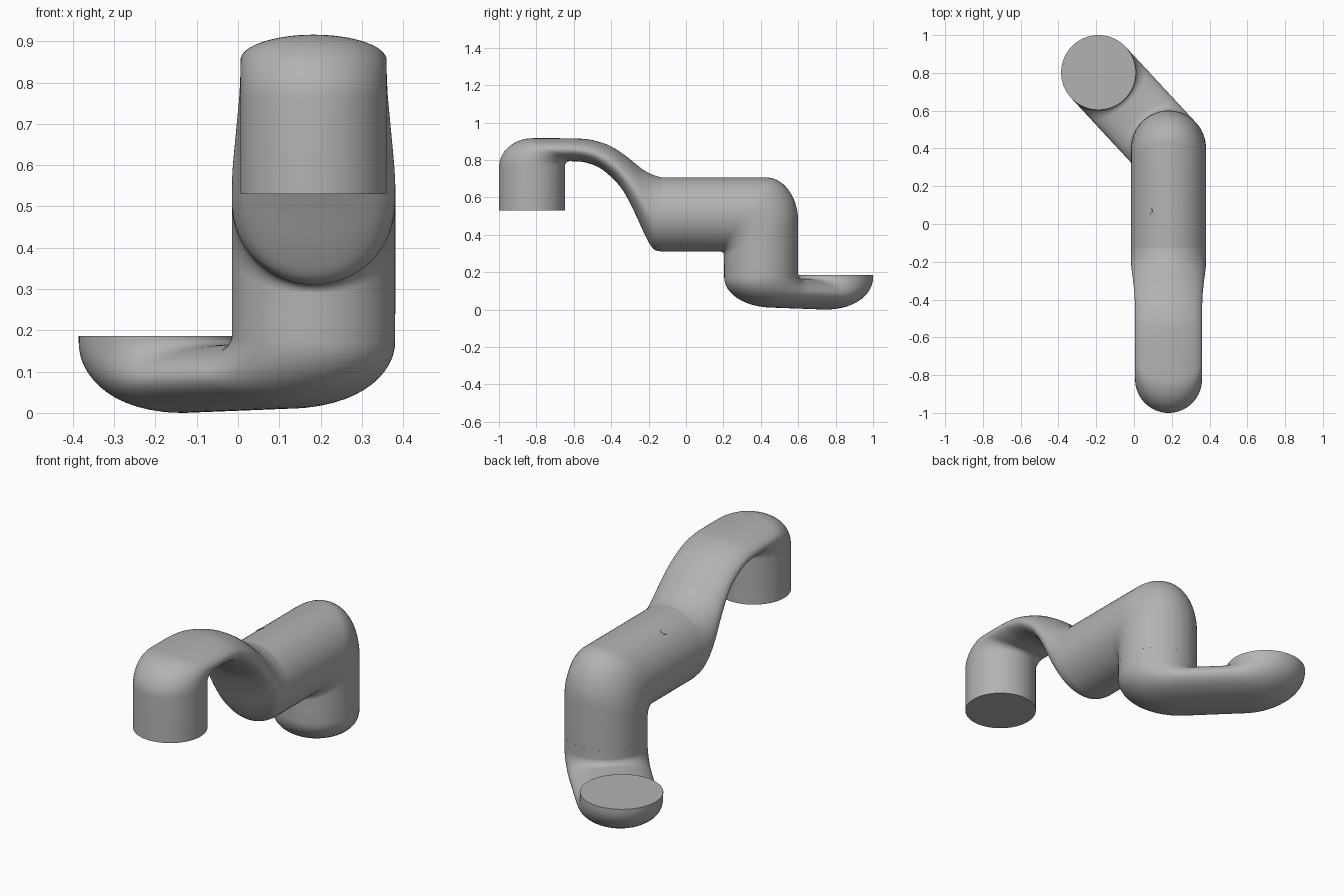
import bpy, bmesh, math
from mathutils import Vector

if "Cube" in bpy.data.objects:
    bpy.data.objects.remove(bpy.data.objects["Cube"], do_unlink=True)

grey = bpy.data.materials.new("plain grey")
grey.use_nodes = True
colour = (0.45, 0.45, 0.45, 1)
grey.diffuse_color = colour
grey.node_tree.nodes["Principled BSDF"].inputs["Base Color"].default_value = colour

R = 0.198      # main tube radius
r = 0.177      # front socket radius
SIDES = 64


def arc(a, corner, b, n=14):
    """Quarter ellipse from a to b, bulging towards the corner."""
    a, c, b = Vector(a), Vector(corner), Vector(b)
    return [a + (c - a) * math.sin(t) + (b - c) * (1 - math.cos(t))
            for t in (i * math.pi / 2 / n for i in range(n + 1))]


def bend(inner, outer, w):
    """Sections fanning around a tight inner corner and a round outer one."""
    return [(p, q, w) for p, q in zip(arc(*inner), arc(*outer))]


def smooth(keys, n=6):
    """Catmull-Rom interpolation through section keys."""
    flat = [Vector((*p, *q)) for p, q, _ in keys]
    widths = [k[2] for k in keys]

    def spline(v, i, t):
        a, b, c, d = (v[min(max(i + k, 0), len(v) - 1)] for k in (-1, 0, 1, 2))
        return b + (c - a) * (t / 2) + (a * 2 - b * 5 + c * 4 - d) * (t * t / 2) \
            + (b * 3 - a - c * 3 + d) * (t ** 3 / 2)

    out = []
    for i in range(len(keys) - 1):
        for j in range(n):
            s = spline(flat, i, j / n)
            out.append((s.xy, Vector((s.z, s.w)), spline(widths, i, j / n)))
    p, q, w = keys[-1]
    return out + [(Vector(p), Vector(q), w)]


def loft(name, sections, origin, direction, cap=True):
    """Skin elliptical sections lying across a vertical plane."""
    d = Vector((*direction, 0)).normalized()
    side = Vector((-d.y, d.x, 0))
    o = Vector((*origin, 0))
    up = Vector((0, 0, 1))
    bm = bmesh.new()
    rings = []
    for p, q, w in sections:
        p, q = Vector(p), Vector(q)
        mid, half = (p + q) / 2, (q - p) / 2
        ring = []
        for k in range(SIDES):
            t = 2 * math.pi * k / SIDES
            m = mid + half * math.cos(t)
            ring.append(bm.verts.new(o + d * m.x + up * m.y + side * (w * math.sin(t))))
        rings.append(ring)
    for a, b in zip(rings, rings[1:]):
        for k in range(SIDES):
            n = (k + 1) % SIDES
            bm.faces.new((a[k], a[n], b[n], b[k]))
    if cap:
        bm.faces.new(rings[-1])
    bmesh.ops.recalc_face_normals(bm, faces=bm.faces)
    return finish(name, bm)


def finish(name, bm):
    mesh = bpy.data.meshes.new(name)
    bm.to_mesh(mesh)
    bm.free()
    mesh.materials.append(grey)
    ob = bpy.data.objects.new(name, mesh)
    bpy.context.collection.objects.link(ob)
    bpy.ops.object.select_all(action="DESELECT")
    ob.select_set(True)
    bpy.context.view_layer.objects.active = ob
    bpy.ops.object.shade_smooth_by_angle(angle=math.radians(40))
    return ob


X = 0.183            # plane of the upper arm
COL_Y = 0.402        # column centre
LOW, HIGH = 0.31, 0.706
SEAM = -0.13
front, back = COL_Y - R, COL_Y + R

# Arch rising from the round tube, thinning, then turning down into the socket
arch = smooth([
    ((SEAM, LOW), (SEAM, HIGH), R),
    ((-0.175, 0.325), (-0.18, 0.722), R),
    ((-0.215, 0.39), (-0.24, 0.755), 0.197),
    ((-0.28, 0.53), (-0.32, 0.82), 0.188),
    ((-0.35, 0.655), (-0.41, 0.877), 0.18),
    ((-0.45, 0.75), (-0.51, 0.908), r),
    ((-0.54, 0.787), (-0.6, 0.915), r),
    ((-0.61, 0.793), (-0.68, 0.916), r),
])
socket = bend([(-0.625, 0.793), (-0.646, 0.793), (-0.646, 0.77)],
              [(-0.82, 0.916), (-1, 0.916), (-1, 0.76)], r)
socket.append(((-0.646, 0.53), (-1, 0.53), r))
loft("arch_and_front_socket", arch + socket, (X, 0), (0, 1))

# Horizontal tube turning down into the column
elbow = [((SEAM, LOW), (SEAM, HIGH), R)]
elbow += bend([(front - 0.02, LOW), (front, LOW), (front, LOW - 0.02)],
              [(0.43, HIGH), (back, HIGH), (back, 0.47)], R)
elbow.append(((front, 0.24), (back, 0.24), R))
loft("elbow_and_column", elbow, (X, 0), (0, 1), cap=False)

# Column base sweeping diagonally into the upturned rear foot
FOOT = Vector((-0.188, 0.802))
step = FOOT - Vector((X, COL_Y))
L = step.length
foot = [((R, 0.24), (-R, 0.24), R)]
foot += bend([(R, 0.195), (R, 0.17), (R + 0.025, 0.168)],
             [(-R, 0.17), (-R, 0.01), (0.1, 0.01)], R)
foot += bend([(L - R - 0.025, 0.165), (L - R, 0.165), (L - R, 0.18)],
             [(L - 0.08, 0), (L + R, 0), (L + R, 0.17)], R)
foot.append(((L - R, 0.186), (L + R, 0.186), R))
loft("diagonal_foot", foot, (X, COL_Y), step)

# Small pin showing on top of the tube
bm = bmesh.new()
bmesh.ops.create_cone(bm, cap_ends=True, segments=20, radius1=0.02, radius2=0.02, depth=0.008)
pin = finish("pin", bm)
lean = Vector((-0.52, 0, 0.854))
pin.location = Vector((X, 0.07, (LOW + HIGH) / 2)) + lean * (R - 0.002)
pin.rotation_euler = lean.to_track_quat("Z", "Y").to_euler()
